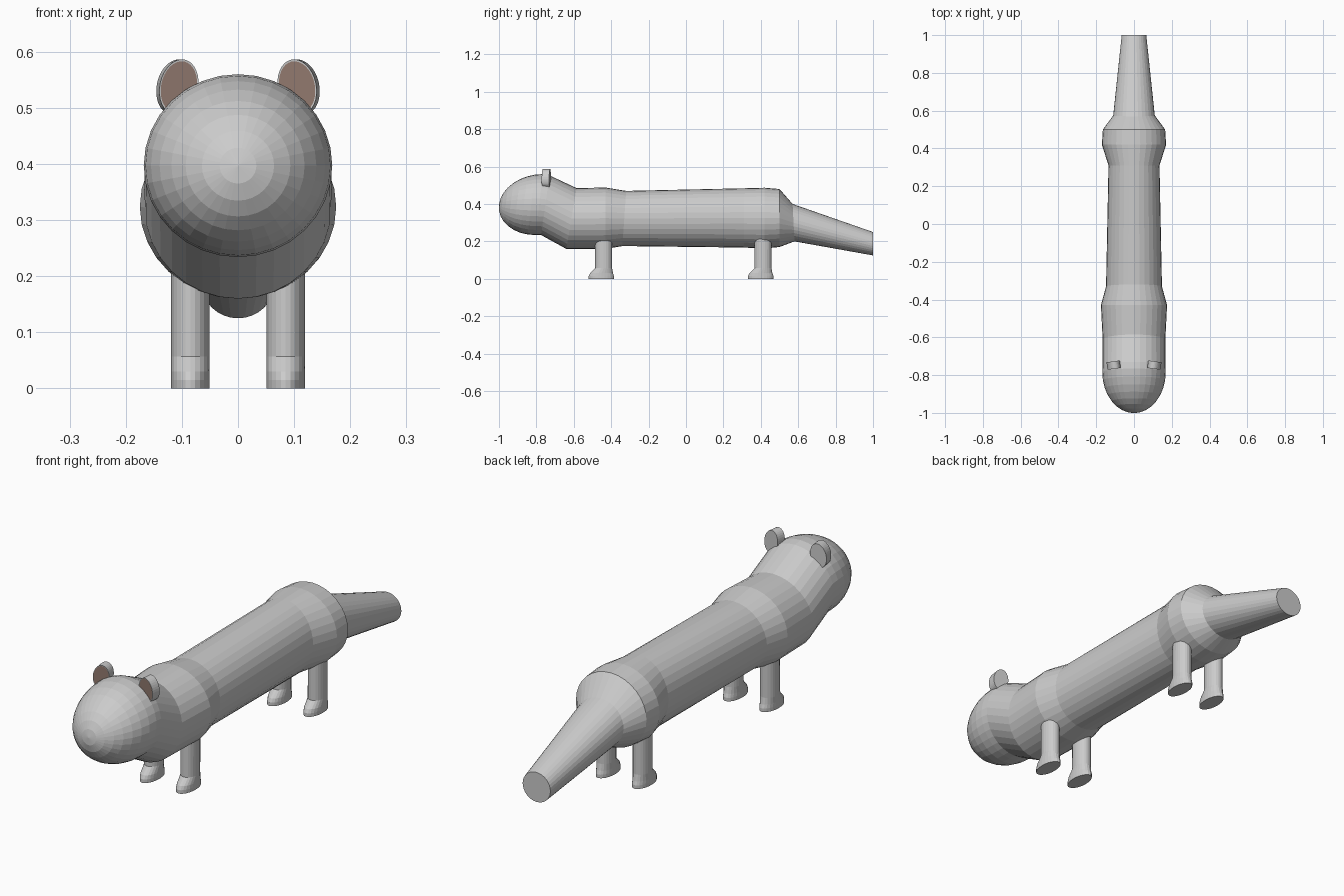
import bpy, bmesh, math
from mathutils import Matrix, Vector

if "Cube" in bpy.data.objects:
    bpy.data.objects.remove(bpy.data.objects["Cube"])


def material(name, rgb):
    m = bpy.data.materials.new(name)
    m.diffuse_color = (*rgb, 1)
    m.use_nodes = True
    m.node_tree.nodes["Principled BSDF"].inputs["Base Color"].default_value = m.diffuse_color
    return m


GREY = material("grey fur", (0.6, 0.6, 0.6))
BROWN = material("brown inner ear", (0.28, 0.19, 0.155))
SIDES = 32


def ring(center, u, v, n=SIDES):
    """Ellipse of points around center, spanned by half-axes u and v."""
    return [center + u * math.cos(2 * math.pi * i / n) + v * math.sin(2 * math.pi * i / n)
            for i in range(n)]


def loft(name, rings, mats=(GREY,)):
    """Skin a row of rings and cap both ends."""
    bm = bmesh.new()
    loops = [[bm.verts.new(p) for p in r] for r in rings]
    n = len(loops[0])
    for a, b in zip(loops, loops[1:]):
        for i in range(n):
            j = (i + 1) % n
            bm.faces.new((a[i], a[j], b[j], b[i]))
    first = bm.faces.new(loops[0][::-1])
    bm.faces.new(loops[-1])
    first.material_index = len(mats) - 1
    bmesh.ops.recalc_face_normals(bm, faces=bm.faces)
    mesh = bpy.data.meshes.new(name)
    bm.to_mesh(mesh)
    bm.free()
    for m in mats:
        mesh.materials.append(m)
    ob = bpy.data.objects.new(name, mesh)
    bpy.context.collection.objects.link(ob)
    return ob


def body_ring(y_top, z_top, y_bot, z_bot, rx):
    top, bot = Vector((0, y_top, z_top)), Vector((0, y_bot, z_bot))
    return ring((top + bot) / 2, Vector((rx, 0, 0)), (top - bot) / 2)


# Head: front half of an ellipsoid
head = []
for k in range(9):
    t = max(k, 0.05) / 8 * math.pi / 2
    c, s = math.cos(t), math.sin(t)
    head.append(ring(Vector((0, -0.785 - 0.215 * c, 0.397)),
                     Vector((0.168 * s, 0, 0)), Vector((0, 0.02 * s, 0.163 * s))))
loft("head", head)

# Neck, torso and hips
loft("body", [body_ring(*r) for r in (
    (-0.765, 0.56, -0.805, 0.234, 0.168),
    (-0.73, 0.553, -0.775, 0.234, 0.167),
    (-0.585, 0.485, -0.64, 0.16, 0.166),
    (-0.43, 0.488, -0.43, 0.16, 0.175),
    (-0.32, 0.47, -0.34, 0.175, 0.148),
    (0.31, 0.484, 0.31, 0.167, 0.135),
    (0.42, 0.487, 0.42, 0.162, 0.17),
    (0.5, 0.48, 0.5, 0.17, 0.165),
    (0.57, 0.4, 0.58, 0.2, 0.11))])

# Tail
loft("tail", [body_ring(0.57, 0.4, 0.58, 0.2, 0.11),
              body_ring(1.0, 0.25, 1.0, 0.125, 0.065)])

# Legs with forward-reaching feet: (z, front, back) relative to the leg
LEG = ((0.0, -0.08, 0.055), (0.015, -0.08, 0.055), (0.03, -0.073, 0.05),
       (0.057, -0.046, 0.045), (0.215, -0.045, 0.045))
for pos, y in (("front", -0.44), ("back", 0.412)):
    for side, x in (("left", -0.085), ("right", 0.085)):
        loft(f"{pos}_{side}_leg", [
            ring(Vector((x, y + (f + b) / 2, z)), Vector((0.034, 0, 0)),
                 Vector((0, (b - f) / 2, 0)), 24) for z, f, b in LEG])

# Ears: tilted discs with a brown inset front
for side, s in (("left", -1), ("right", 1)):
    turn = (Matrix.Translation((s * 0.108, -0.747, 0.537)) @
            Matrix.Rotation(s * math.radians(-8), 4, 'Z') @
            Matrix.Rotation(s * math.radians(-12), 4, 'Y'))
    loft(f"{side}_ear", [[turn @ p for p in ring(
        Vector((0, y, 0)), Vector((0.0345 * k, 0, 0)), Vector((0, 0, 0.05 * k)))]
        for y, k in ((-0.0195, 0.93), (-0.02, 1), (0.02, 1))], (GREY, BROWN))
